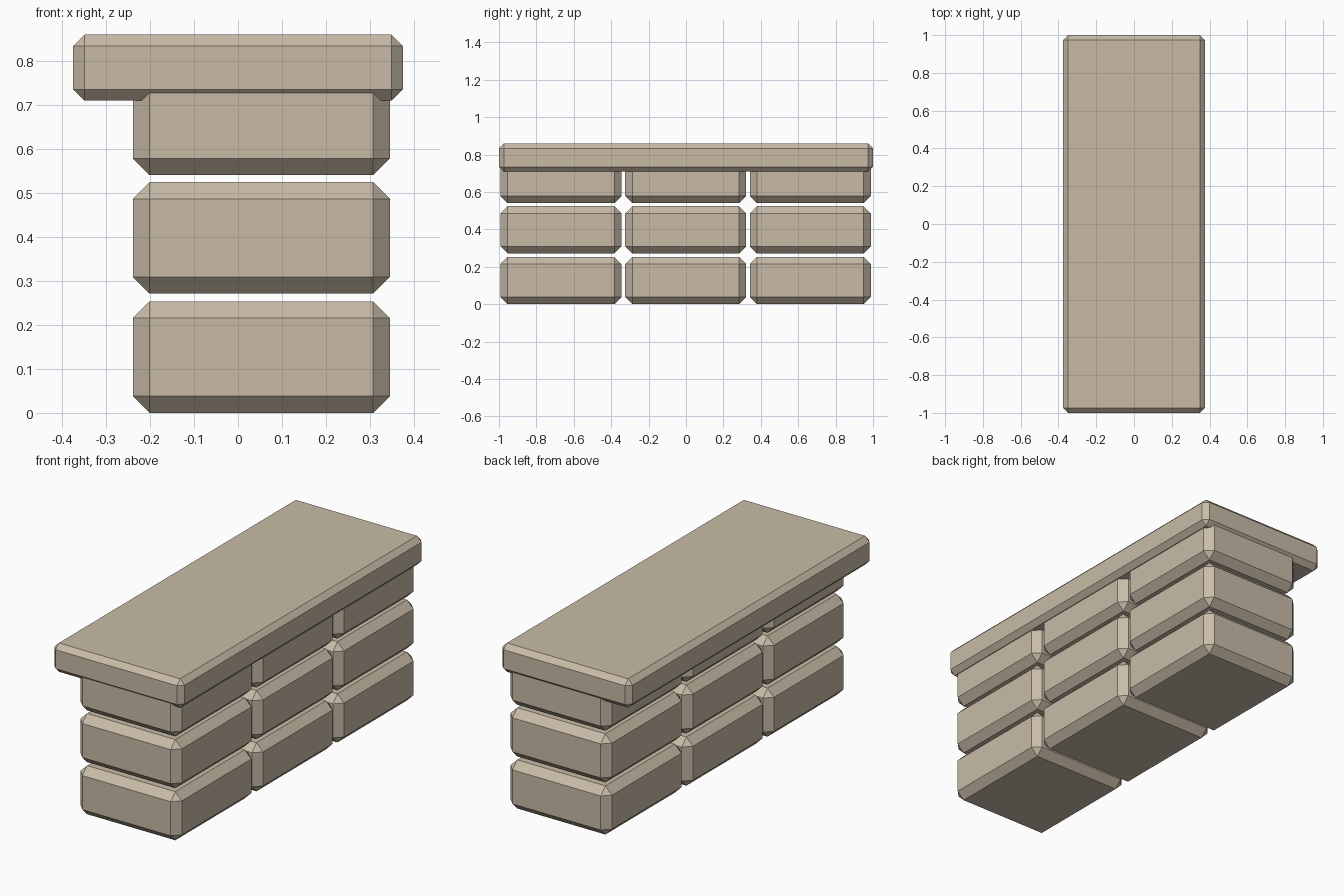
import bpy, bmesh

if "Cube" in bpy.data.objects:
    bpy.data.objects.remove(bpy.data.objects["Cube"])

stone = bpy.data.materials.new("sandstone")
stone.diffuse_color = (0.58, 0.50, 0.39, 1.0)
stone.use_nodes = True
stone.node_tree.nodes["Principled BSDF"].inputs["Base Color"].default_value = stone.diffuse_color


def chamfered_block(name, lo, hi, chamfer):
    """Box spanning lo..hi with every edge cut by a flat chamfer."""
    bm = bmesh.new()
    bmesh.ops.create_cube(bm, size=1.0)
    for v in bm.verts:
        v.co = [(a + b) / 2 + c * (b - a) for a, b, c in zip(lo, hi, v.co)]
    bmesh.ops.bevel(bm, geom=bm.edges[:], offset=chamfer, offset_type='OFFSET',
                    segments=1, profile=0.5, affect='EDGES')
    bmesh.ops.recalc_face_normals(bm, faces=bm.faces[:])
    mesh = bpy.data.meshes.new(name)
    bm.to_mesh(mesh)
    bm.free()
    mesh.materials.append(stone)
    obj = bpy.data.objects.new(name, mesh)
    bpy.context.collection.objects.link(obj)
    return obj


# Three courses of three stone blocks, the top course let into the slab
BLOCK_LENGTH, BLOCK_HEIGHT = 0.647, 0.253
for row, z in enumerate((0.0, 0.271, 0.540)):
    for col, y in enumerate((-0.992, -0.325, 0.341)):
        chamfered_block(f"wall_block_{row + 1}_{col + 1}",
                        (-0.239, y, z),
                        (0.345, y + BLOCK_LENGTH, z + BLOCK_HEIGHT), 0.038)

# Capping slab
chamfered_block("top_slab", (-0.375, -1.0, 0.709), (0.375, 1.0, 0.859), 0.026)
